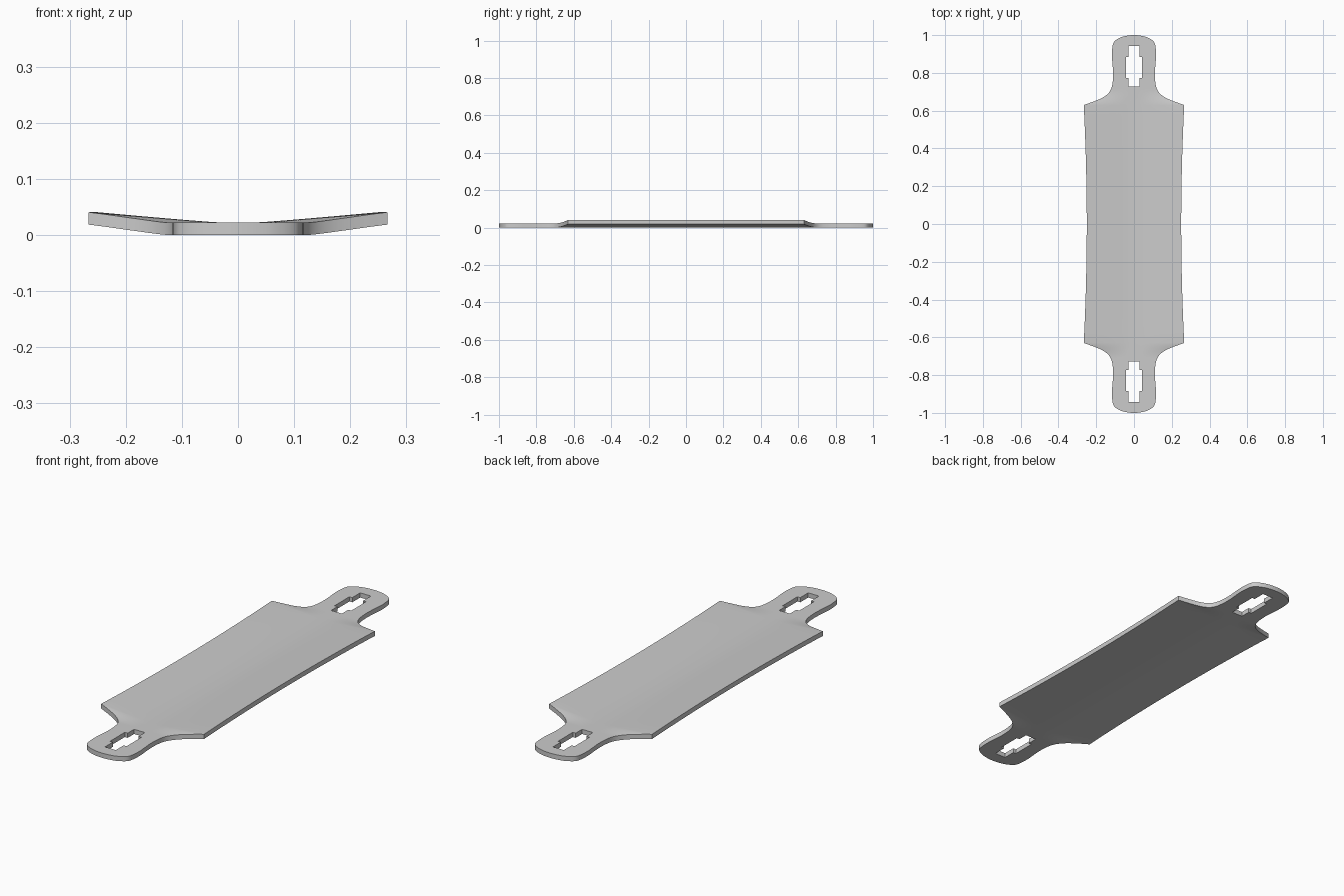
import bpy, bmesh
from mathutils import Vector
from mathutils.geometry import interpolate_bezier

if "Cube" in bpy.data.objects:
    bpy.data.objects.remove(bpy.data.objects["Cube"])

THICK, LIFT, CORNER = 0.022, 0.0185, 0.63

# Half outline of shoulder, neck and nose: (half width, y)
NOSE = [(0.266, CORNER), (0.215, 0.648), (0.17, 0.667), (0.138, 0.69), (0.12, 0.718),
        (0.112, 0.76), (0.111, 0.81), (0.115, 0.86), (0.117, 0.9), (0.112, 0.95),
        (0.098, 0.972), (0.065, 0.99), (0.03, 0.998), (0.006, 1.0)]


def smooth_path(points, steps):
    pts = [Vector((x, y, 0)) for x, y in points]
    out = []
    for i in range(len(pts) - 1):
        a, b = pts[i], pts[i + 1]
        ta = (b - pts[max(i - 1, 0)]) / 6
        tb = (pts[min(i + 2, len(pts) - 1)] - a) / 6
        out += interpolate_bezier(a, a + ta, b - tb, b, steps + 1)[:-1]
    return [(p.x, p.y) for p in out + [pts[-1]]]


def concave(x, y, w):
    # Raised rails in the body, fading to flat at the necks
    edge = w if abs(y) < CORNER else 0.266
    t = max(0, (abs(x) - 0.03) / (edge - 0.03))
    f = min(1, max(0, (abs(y) - 0.625) / 0.085))
    return LIFT * t ** 1.1 * (1 - f * f * (3 - 2 * f))


# Deck: rows across the board, top and bottom surfaces
body = [(0.25 + 0.016 * (i / 12) ** 2, CORNER * i / 12) for i in range(12)]
half = body + smooth_path(NOSE, 4)
rows = [(w, -y) for w, y in reversed(half[1:])] + half
COLS = 24
bm = bmesh.new()
layers = []
for base in (0, THICK):
    layers.append([[bm.verts.new((x, y, base + concave(x, y, w)))
                    for x in (w * (2 * j / COLS - 1) for j in range(COLS + 1))]
                   for w, y in rows])
bot, top = layers
for i in range(len(rows) - 1):
    for j in range(COLS):
        for g in layers:
            bm.faces.new((g[i][j], g[i][j + 1], g[i + 1][j + 1], g[i + 1][j]))
    for j in (0, COLS):
        bm.faces.new((bot[i][j], bot[i + 1][j], top[i + 1][j], top[i][j]))
for i in (0, len(rows) - 1):
    for j in range(COLS):
        bm.faces.new((bot[i][j], bot[i][j + 1], top[i][j + 1], top[i][j]))
bmesh.ops.recalc_face_normals(bm, faces=bm.faces)
mesh = bpy.data.meshes.new("deck")
bm.to_mesh(mesh)
bm.free()
deck = bpy.data.objects.new("deck", mesh)
bpy.context.collection.objects.link(deck)

# Cross-shaped truck cutouts through both ends
bm = bmesh.new()
quarter = [(0.028, 0.727), (0.028, 0.774), (0.043, 0.774),
           (0.043, 0.884), (0.028, 0.884), (0.028, 0.942)]
for s in (1, -1):
    ring = [(x, s * y) for x, y in quarter] + [(-x, s * y) for x, y in reversed(quarter)]
    face = bm.faces.new([bm.verts.new((x, y, -0.05)) for x, y in ring])
    ext = bmesh.ops.extrude_face_region(bm, geom=[face])
    moved = [v for v in ext["geom"] if isinstance(v, bmesh.types.BMVert)]
    bmesh.ops.translate(bm, verts=moved, vec=(0, 0, 0.15))
bmesh.ops.recalc_face_normals(bm, faces=bm.faces)
cut_mesh = bpy.data.meshes.new("truck_cutter")
bm.to_mesh(cut_mesh)
bm.free()
cutter = bpy.data.objects.new("truck_cutter", cut_mesh)
bpy.context.collection.objects.link(cutter)
cutter.hide_render = True
cutter.hide_viewport = False

mod = deck.modifiers.new("truck_slots", 'BOOLEAN')
mod.operation = 'DIFFERENCE'
mod.solver = 'EXACT'
mod.object = cutter
bpy.context.view_layer.objects.active = deck
deck.select_set(True)
bpy.ops.object.modifier_apply(modifier=mod.name)
bpy.data.objects.remove(cutter)
bpy.ops.object.shade_smooth_by_angle(angle=0.6)
